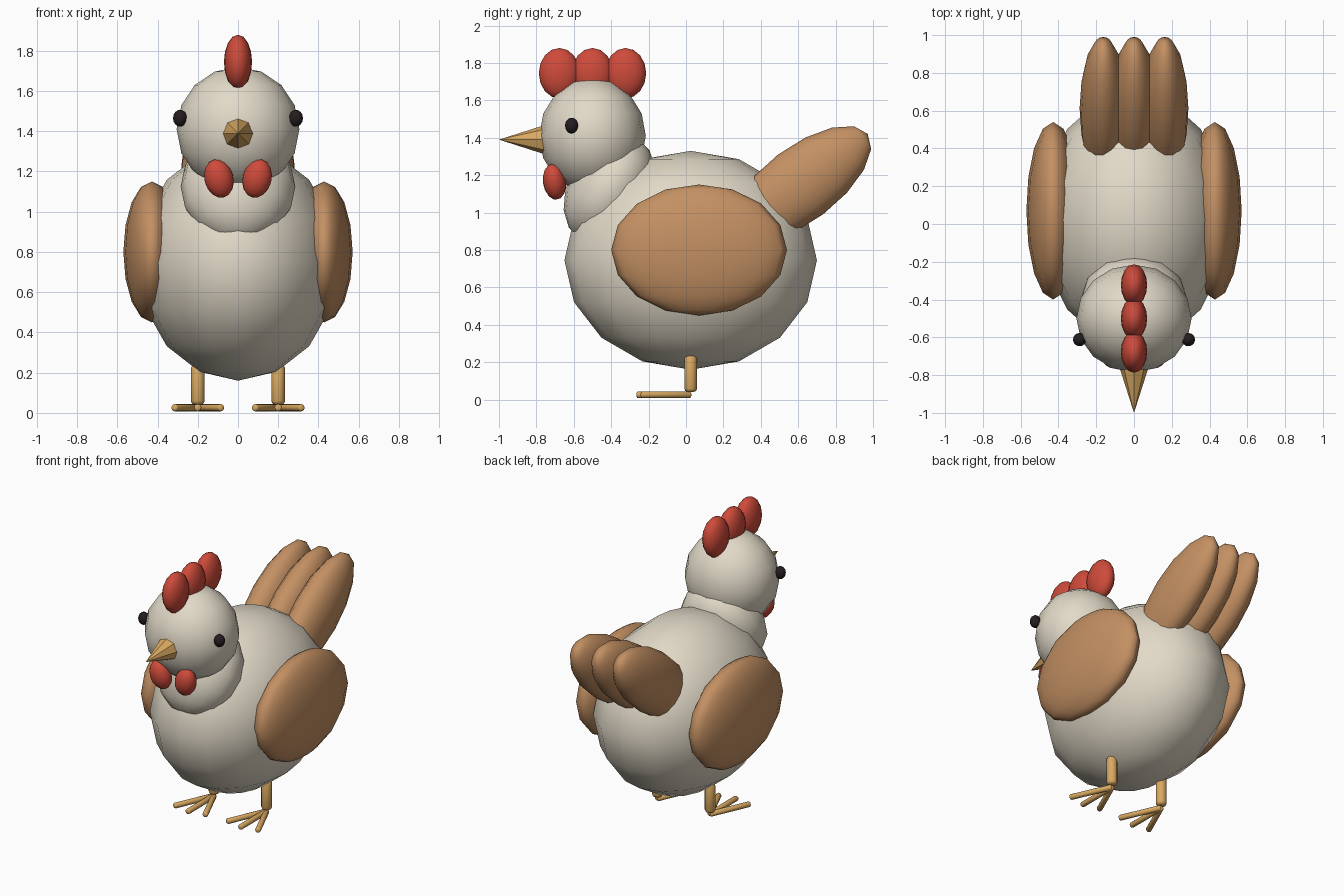
import bpy
import bmesh
from math import radians, sin, cos
from mathutils import Vector, Matrix

cube = bpy.data.objects.get("Cube")
if cube:
    bpy.data.objects.remove(cube, do_unlink=True)


def make_material(name, rgb):
    mat = bpy.data.materials.new(name)
    mat.use_nodes = True
    color = (*rgb, 1)
    mat.diffuse_color = color
    mat.node_tree.nodes["Principled BSDF"].inputs["Base Color"].default_value = color
    return mat


cream = make_material("cream feathers", (0.76, 0.70, 0.58))
brown = make_material("brown feathers", (0.55, 0.28, 0.125))
red = make_material("red skin", (0.62, 0.07, 0.043))
yellow = make_material("yellow horn", (0.70, 0.40, 0.12))
black = make_material("black eye", (0.018, 0.012, 0.014))


def finish(name, bm, mat, smooth=True):
    mesh = bpy.data.meshes.new(name)
    for face in bm.faces:
        face.smooth = smooth
    bm.to_mesh(mesh)
    bm.free()
    mesh.materials.append(mat)
    obj = bpy.data.objects.new(name, mesh)
    bpy.context.collection.objects.link(obj)
    return obj


def ellipsoid(name, mat, center, radii, tilt_x=0, tilt_y=0):
    bm = bmesh.new()
    bmesh.ops.create_uvsphere(bm, u_segments=16, v_segments=8, radius=1)
    obj = finish(name, bm, mat)
    obj.location = center
    obj.scale = radii
    obj.rotation_euler = (radians(tilt_x), radians(tilt_y), 0)
    return obj


def rod(name, mat, start, end, radius, rounding):
    """Round bar between two points with softened rims."""
    start, end = Vector(start), Vector(end)
    axis = end - start
    bm = bmesh.new()
    bmesh.ops.create_cone(bm, cap_ends=True, segments=12, radius1=radius,
                          radius2=radius, depth=axis.length)
    rims = [e for e in bm.edges if any(len(f.verts) > 4 for f in e.link_faces)]
    bmesh.ops.bevel(bm, geom=rims, offset=rounding, segments=2, profile=0.5,
                    affect='EDGES')
    turn = axis.to_track_quat('Z', 'Y').to_matrix().to_4x4()
    bm.transform(Matrix.Translation((start + end) / 2) @ turn)
    return finish(name, bm, mat)


# Torso, neck and head
ellipsoid("body", cream, (0, 0.025, 0.745), (0.5, 0.675, 0.585))
ellipsoid("neck", cream, (0, -0.41, 1.125), (0.285, 0.22, 0.31), tilt_x=-30)
ellipsoid("head", cream, (0, -0.5, 1.41), (0.305, 0.285, 0.31))

# Comb lobes and tail feathers
for i, part in enumerate(("front", "middle", "back")):
    ellipsoid(f"{part}_comb_lobe", red, (0, -0.5 + (i - 1) * 0.177, 1.745),
              (0.07, 0.11, 0.135))
for i, part in enumerate(("right", "middle", "left")):
    ellipsoid(f"{part}_tail_feather", brown, ((i - 1) * 0.163, 0.612, 1.15),
              (0.125, 0.2, 0.45), tilt_x=-53)

# Beak
bm = bmesh.new()
bmesh.ops.create_cone(bm, cap_ends=True, segments=8, radius1=0.083, radius2=0,
                      depth=0.26)
bm.transform(Matrix.Translation((0, -0.87, 1.39)) @ Matrix.Rotation(radians(90), 4, 'X'))
finish("beak", bm, yellow, smooth=False)

# Paired parts
for side, s in (("left", 1), ("right", -1)):
    ellipsoid(f"{side}_eye", black, (s * 0.288, -0.612, 1.465), (0.035, 0.035, 0.042))
    ellipsoid(f"{side}_wattle", red, (s * 0.095, -0.703, 1.165),
              (0.072, 0.062, 0.098), tilt_x=8, tilt_y=s * 15)
    ellipsoid(f"{side}_wing", brown, (s * 0.428, 0.07, 0.8), (0.142, 0.47, 0.35))
    foot = Vector((s * 0.2, 0.025, 0.026))
    rod(f"{side}_leg", yellow, foot + Vector((0, 0, 0.015)),
        foot + Vector((0, 0, 0.214)), 0.034, 0.018)
    for toe, angle in (("inner", -s * 24), ("middle", 0), ("outer", s * 24)):
        a = radians(angle)
        tip = foot + 0.29 * Vector((sin(a), -cos(a), 0))
        rod(f"{side}_{toe}_toe", yellow, foot, tip, 0.018, 0.009)
